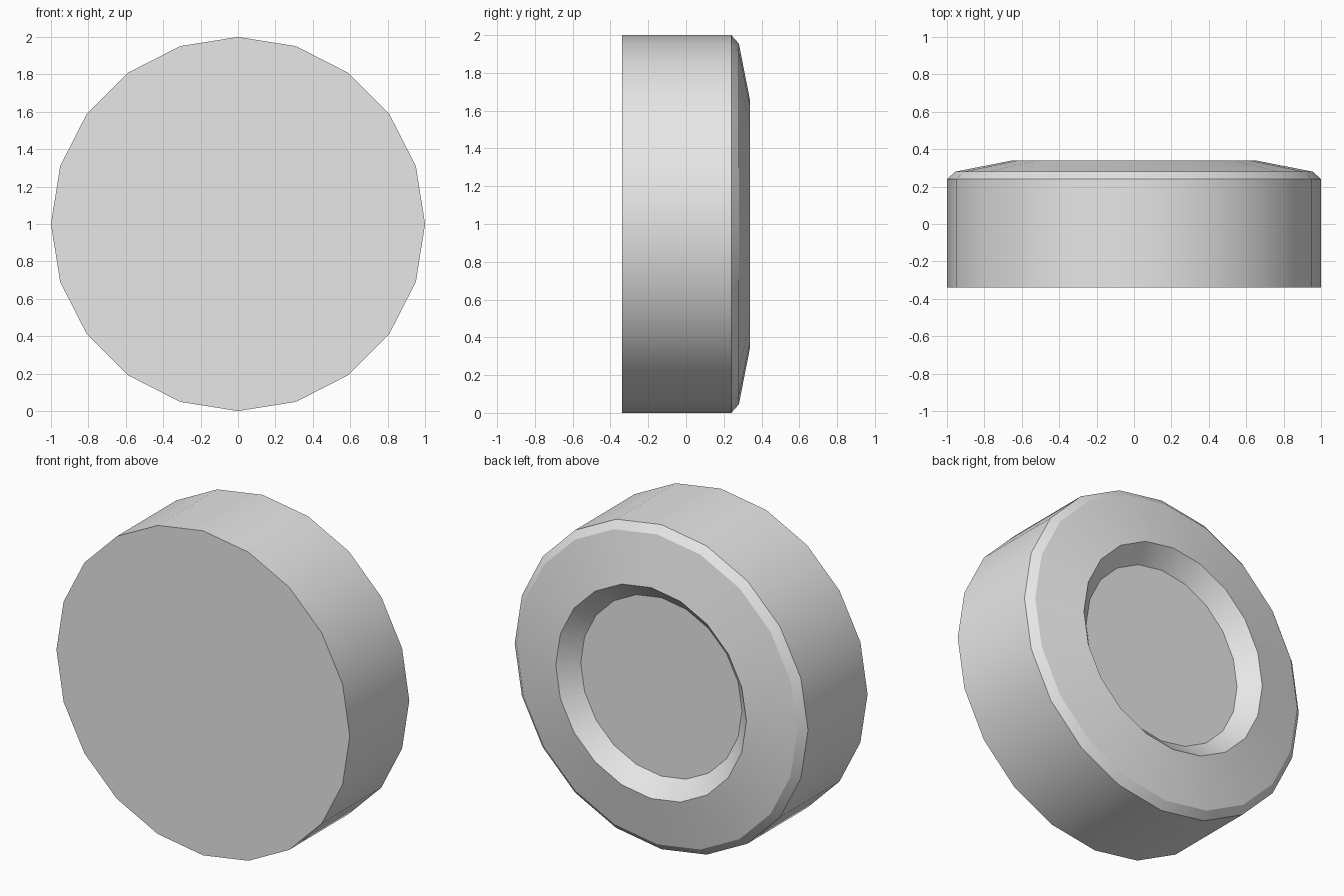
import bpy
import bmesh
from math import cos, sin, tau, radians

SIDES = 20

cube = bpy.data.objects.get("Cube")
if cube:
    bpy.data.objects.remove(cube, do_unlink=True)

# Single plain grey
grey = bpy.data.materials.new("light_grey")
grey.use_nodes = True
colour = (0.8, 0.8, 0.8, 1)
grey.diffuse_color = colour
grey.node_tree.nodes["Principled BSDF"].inputs["Base Color"].default_value = colour

# Radius and depth of each ring, from flat front to recessed back
profile = [(1.0, -0.34), (1.0, 0.24), (0.955, 0.28), (0.65, 0.34), (0.55, 0.24)]


def lathe(name, profile, material):
    """Close a profile turned around the y axis with flat caps."""
    bm = bmesh.new()
    rings = [
        [bm.verts.new((r * cos(tau * i / SIDES), y, 1 + r * sin(tau * i / SIDES)))
         for i in range(SIDES)]
        for r, y in profile
    ]
    for a, b in zip(rings, rings[1:]):
        for i in range(SIDES):
            j = (i + 1) % SIDES
            bm.faces.new((a[i], a[j], b[j], b[i]))
    bm.faces.new(rings[0])
    bm.faces.new(rings[-1])
    bmesh.ops.recalc_face_normals(bm, faces=bm.faces)
    mesh = bpy.data.meshes.new(name)
    bm.to_mesh(mesh)
    bm.free()
    mesh.materials.append(material)
    obj = bpy.data.objects.new(name, mesh)
    bpy.context.collection.objects.link(obj)
    return obj


# Round disc with chamfered rim and dished back
disc = lathe("recessed_disc", profile, grey)
bpy.ops.object.select_all(action="DESELECT")
disc.select_set(True)
bpy.context.view_layer.objects.active = disc
bpy.ops.object.shade_smooth_by_angle(angle=radians(28))
